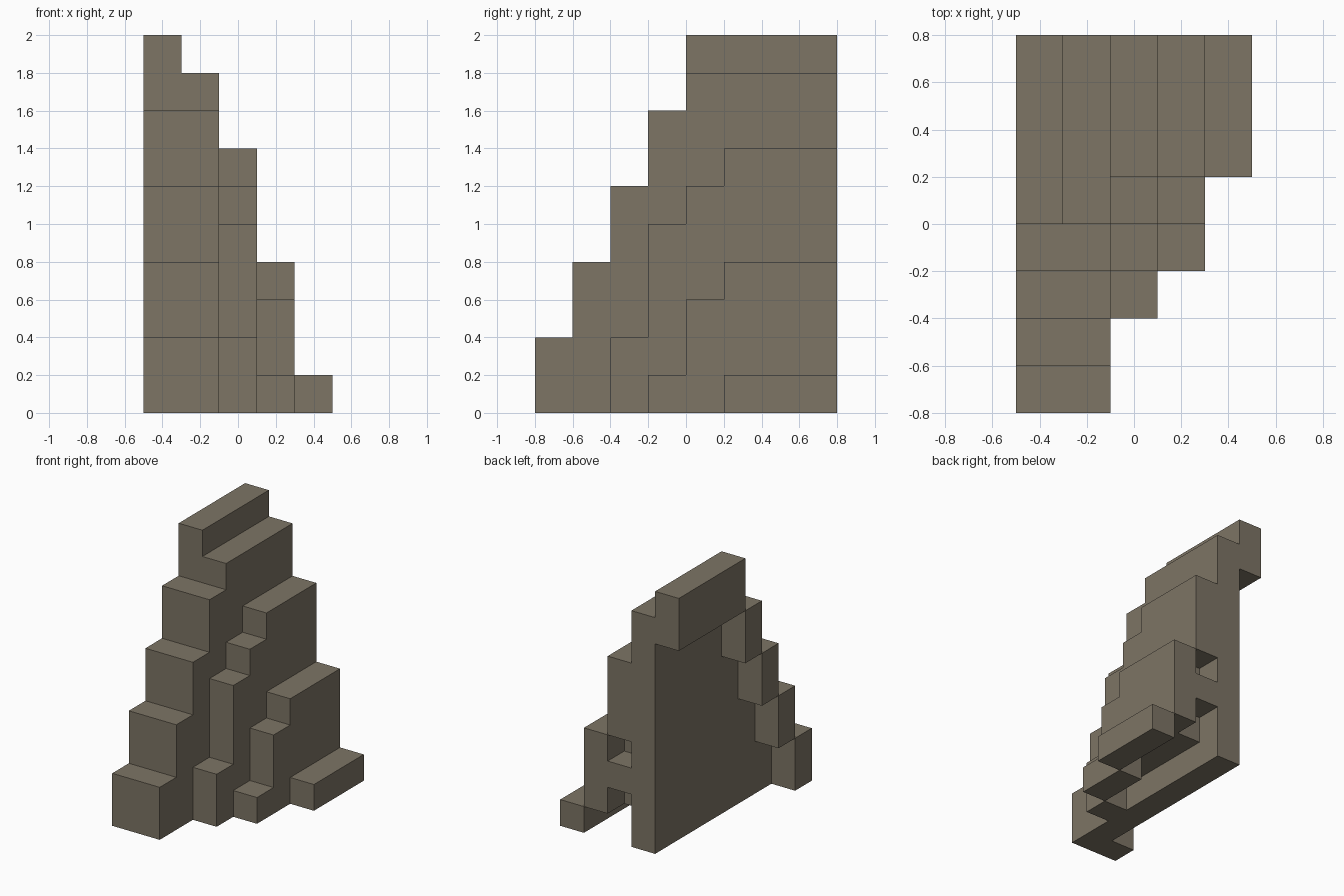
import bpy
import bmesh

if "Cube" in bpy.data.objects:
    bpy.data.objects.remove(bpy.data.objects["Cube"])

stone = bpy.data.materials.new("grey_brown_stone")
stone.diffuse_color = (0.205, 0.176, 0.130, 1)
stone.use_nodes = True
stone.node_tree.nodes["Principled BSDF"].inputs["Base Color"].default_value = stone.diffuse_color


def slab(name, x0, x1, *profiles):
    """Extrude closed (y, z) profiles along x from x0 to x1."""
    bm = bmesh.new()
    for profile in profiles:
        face = bm.faces.new([bm.verts.new((x0, y, z)) for y, z in profile])
        res = bmesh.ops.extrude_face_region(bm, geom=[face], use_keep_orig=True)
        verts = [v for v in res["geom"] if isinstance(v, bmesh.types.BMVert)]
        bmesh.ops.translate(bm, verts=verts, vec=(x1 - x0, 0, 0))
    bmesh.ops.recalc_face_normals(bm, faces=bm.faces)
    mesh = bpy.data.meshes.new(name)
    bm.to_mesh(mesh)
    bm.free()
    mesh.materials.append(stone)
    obj = bpy.data.objects.new(name, mesh)
    bpy.context.collection.objects.link(obj)
    return obj


def rect(y0, y1, z0, z1):
    return [(y0, z0), (y1, z0), (y1, z1), (y0, z1)]


# Main wall: full height at the back, stepping down to the front
wall = [(-0.8, 0), (0.8, 0), (0.8, 1.8), (0, 1.8)]
for i in range(4):
    y = -0.2 * i
    wall += [(y, 1.6 - 0.4 * i), (y - 0.2, 1.6 - 0.4 * i)]
slab("main_wall", -0.3, -0.1, wall)

# Left rim: ridge block and four step blocks overhanging the wall's left side
for i in range(4):
    y, z = -0.8 + 0.2 * i, 0.4 * i
    slab(f"rim_step_{i + 1}", -0.5, -0.3, rect(y, y + 0.2, z, z + 0.4))
slab("ridge_block", -0.5, -0.3, rect(0, 0.8, 1.6, 2.0))

# Upper terrace, open underneath, with two recesses in its back end
slab("upper_terrace", -0.1, 0.1, [
    (-0.4, 0), (-0.2, 0), (-0.2, 0.2), (0.6, 0.2), (0.6, 0.4), (0.8, 0.4),
    (0.8, 0.6), (0.6, 0.6), (0.6, 0.8), (0.8, 0.8), (0.8, 1.4), (0.2, 1.4),
    (0.2, 1.2), (0, 1.2), (0, 1.0), (-0.2, 1.0), (-0.2, 0.4), (-0.4, 0.4)])

# Lower terrace, raised off the ground behind its front foot
slab("lower_terrace", 0.1, 0.3, [
    (-0.2, 0), (0.2, 0), (0.2, 0.2), (0.8, 0.2), (0.8, 0.8), (0.2, 0.8),
    (0.2, 0.6), (0, 0.6), (0, 0.2), (-0.2, 0.2)])

# Bottom step
slab("bottom_step", 0.3, 0.5, rect(0.2, 0.8, 0, 0.2))
